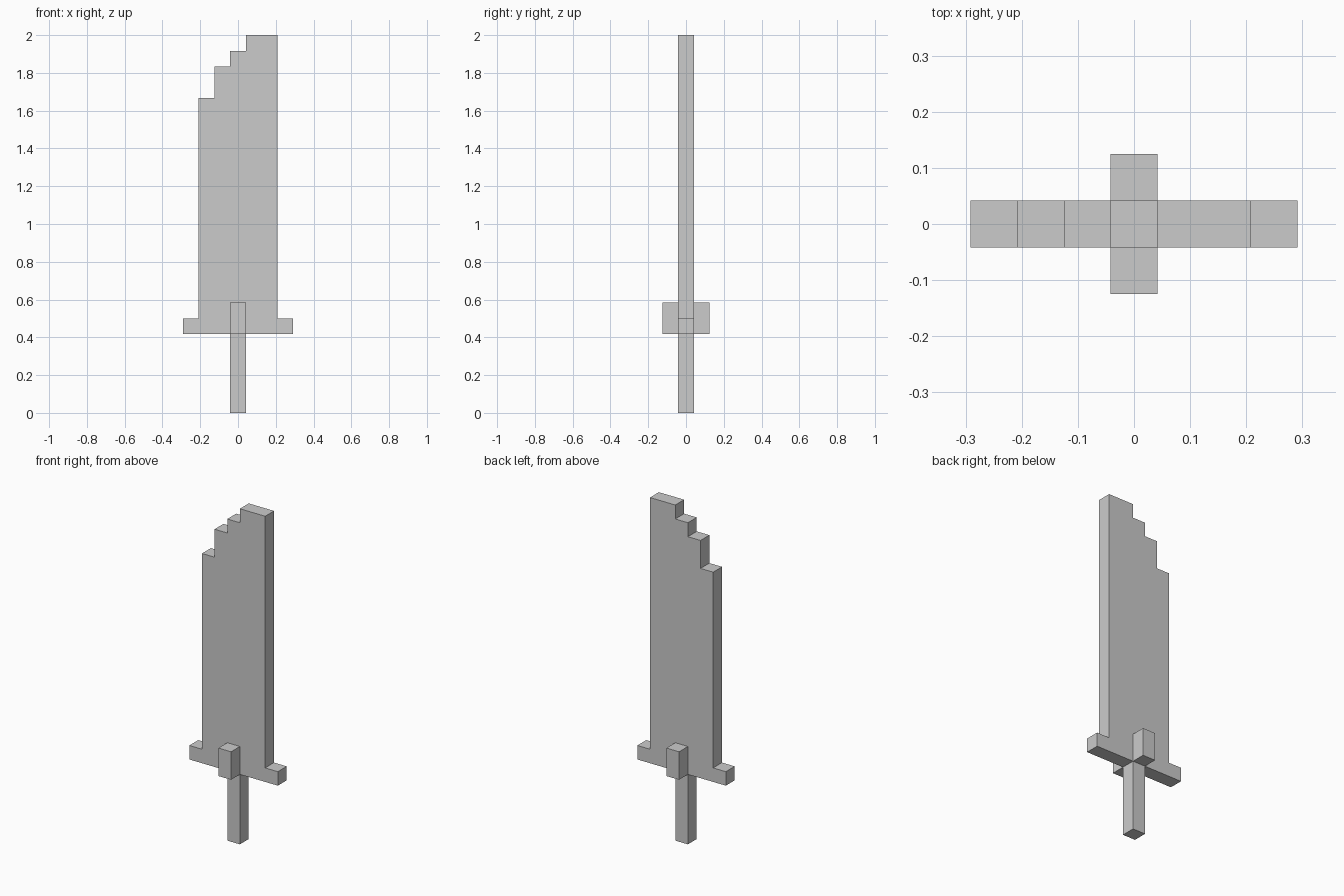
import bpy
import bmesh

if "Cube" in bpy.data.objects:
    bpy.data.objects.remove(bpy.data.objects["Cube"])

U = 1 / 12  # one block of the grid the sword is built on


def extrude_profile(name, points, y0, y1):
    """Extrude an x-z outline (in blocks) from y0 to y1."""
    bm = bmesh.new()
    face = bm.faces.new([bm.verts.new((x * U, y0 * U, z * U)) for x, z in points])
    new = bmesh.ops.extrude_face_region(bm, geom=[face])["geom"]
    verts = [v for v in new if isinstance(v, bmesh.types.BMVert)]
    bmesh.ops.translate(bm, verts=verts, vec=(0, (y1 - y0) * U, 0))
    bmesh.ops.recalc_face_normals(bm, faces=bm.faces)
    mesh = bpy.data.meshes.new(name)
    bm.to_mesh(mesh)
    bm.free()
    obj = bpy.data.objects.new(name, mesh)
    bpy.context.collection.objects.link(obj)
    return obj


def rectangle(x0, x1, z0, z1):
    return [(x0, z0), (x1, z0), (x1, z1), (x0, z1)]


# Blade with stepped tip, in one piece with the cross guard
outline = [(-3.5, 5), (3.5, 5), (3.5, 6), (2.5, 6), (2.5, 24)]
x = 0.5
for top, next_top in ((24, 23), (23, 22), (22, 20)):
    outline += [(x, top), (x, next_top)]
    x -= 1
outline += [(-2.5, 20), (-2.5, 6), (-3.5, 6)]
extrude_profile("blade_and_guard", outline, -0.5, 0.5)

# Handle
extrude_profile("handle", rectangle(-0.5, 0.5, 0, 5), -0.5, 0.5)

# Guard blocks on the front and back
blocks = extrude_profile("guard_blocks", rectangle(-0.5, 0.5, 5, 7), -1.5, -0.5)
mirror = blocks.modifiers.new("Mirror", "MIRROR")
mirror.use_axis = (False, True, False)
mirror.use_mirror_merge = False
